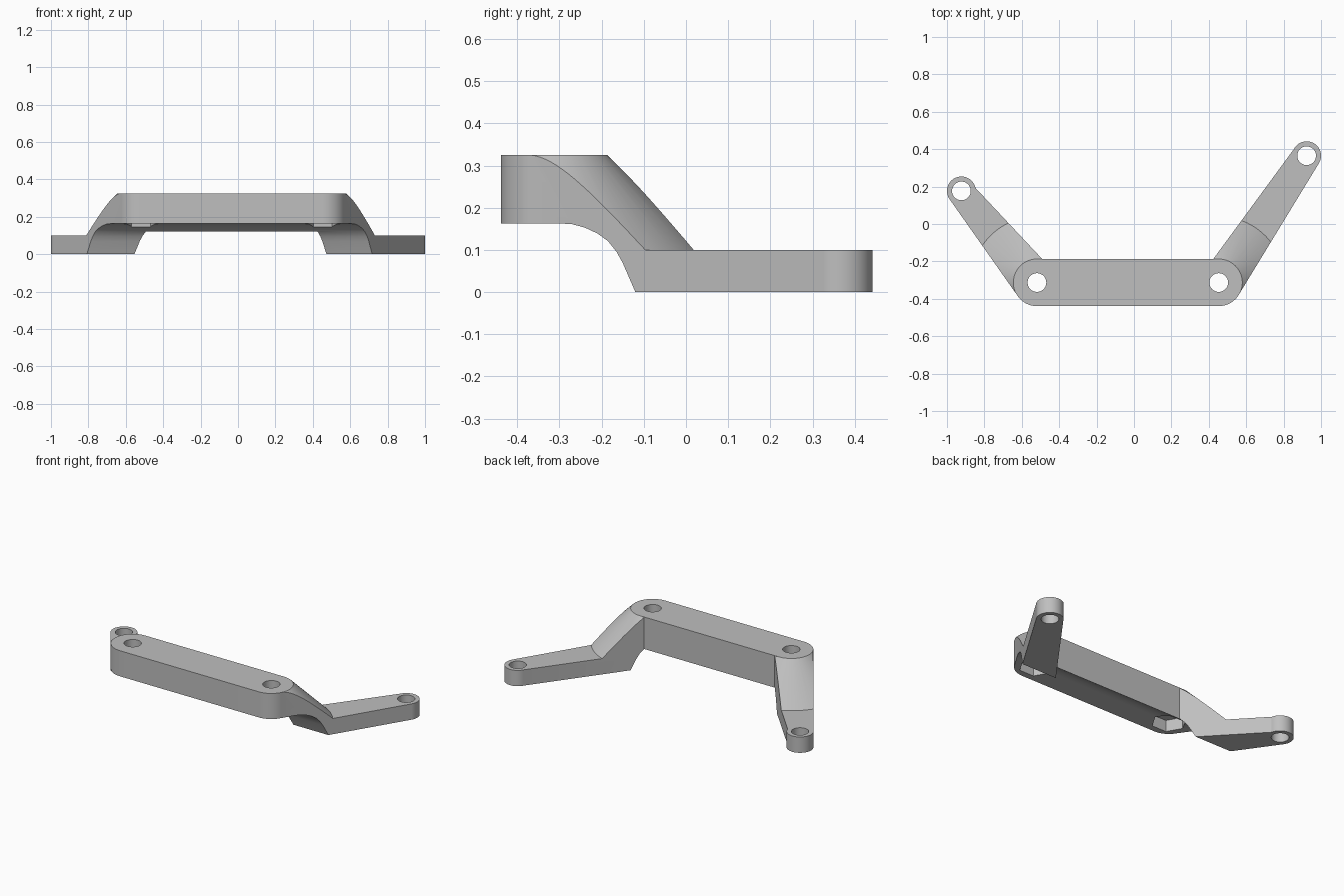
import bpy, bmesh, math
from mathutils import Vector

if "Cube" in bpy.data.objects:
    bpy.data.objects.remove(bpy.data.objects["Cube"], do_unlink=True)

TOP, FOOT = 0.325, 0.1            # bar top, foot plate thickness
BAR_R, TIP_R, HOLE_R = 0.126, 0.077, 0.05
BAR_ENDS = [Vector((-0.519, -0.313)), Vector((0.453, -0.313))]
TIPS = [Vector((-0.923, 0.177)), Vector((0.923, 0.365))]

grey = bpy.data.materials.new("light grey plastic")
grey.use_nodes = True
colour = (0.52, 0.52, 0.52, 1)
grey.diffuse_color = colour
grey.node_tree.nodes["Principled BSDF"].inputs["Base Color"].default_value = colour


def prism(name, outline, low, high, along_x=False):
    """Extrude a 2D outline along z, or a (y, z) outline along x."""
    bm = bmesh.new()
    place = (lambda p, h: (h, p[0], p[1])) if along_x else (lambda p, h: (p[0], p[1], h))
    ends = [[bm.verts.new(place(p, h)) for p in outline] for h in (low, high)]
    bm.faces.new(ends[0])
    bm.faces.new(ends[1])
    n = len(outline)
    for i in range(n):
        j = (i + 1) % n
        bm.faces.new((ends[0][i], ends[0][j], ends[1][j], ends[1][i]))
    return finish(name, bm)


def finish(name, bm):
    bmesh.ops.recalc_face_normals(bm, faces=bm.faces)
    mesh = bpy.data.meshes.new(name)
    bm.to_mesh(mesh)
    bm.free()
    mesh.materials.append(grey)
    obj = bpy.data.objects.new(name, mesh)
    bpy.context.collection.objects.link(obj)
    return obj


def arc(centre, radius, start=0, sweep=360, steps=48):
    count = steps if sweep == 360 else steps + 1
    angles = [math.radians(start + sweep * i / steps) for i in range(count)]
    return [(centre[0] + radius * math.cos(a), centre[1] + radius * math.sin(a)) for a in angles]


def combine(body, other, operation):
    mod = body.modifiers.new(operation.lower(), "BOOLEAN")
    mod.operation, mod.solver, mod.object = operation, "EXACT", other
    bpy.context.view_layer.objects.active = body
    bpy.ops.object.modifier_apply(modifier=mod.name)
    bpy.data.objects.remove(other, do_unlink=True)


def cone_limit(centre):
    """Solid with a flat base and a conical shoulder around a bar end."""
    bm = bmesh.new()
    rings = []
    for radius, z in ((2, -0.1), (2, FOOT), (0.353, FOOT), (BAR_R, TOP)):
        rings.append([bm.verts.new((x, y, z)) for x, y in arc(centre, radius, steps=96)])
    for a, b in zip(rings, rings[1:]):
        for i in range(len(a)):
            j = (i + 1) % len(a)
            bm.faces.new((a[i], a[j], b[j], b[i]))
    bm.faces.new(rings[0])
    bm.faces.new(rings[-1])
    return finish("cone_limit", bm)


def leg(name, root, tip, inner_root, inner_tip, side):
    """Tapered arm, its outer edge tangent to both end circles."""
    along = (tip - root).normalized()
    inward = Vector((along.y, -along.x)) * side
    lean = (BAR_R - TIP_R) / (tip - root).length
    outer = along * lean - inward * math.sqrt(1 - lean * lean)
    outline = [root + outer * (BAR_R - 0.0005), tip + outer * TIP_R,
               tip + inward * inner_tip, root + inward * inner_root]
    body = prism(name, outline, 0, TOP + 0.1)
    combine(body, cone_limit(root), "INTERSECT")
    combine(body, prism("tip", arc(tip, TIP_R), 0, FOOT), "UNION")
    return body


# Central bar with round ends
bracket = prism("bracket", arc(BAR_ENDS[1], BAR_R, -90, 180, 32)
                + arc(BAR_ENDS[0], BAR_R, 90, 180, 32), 0, TOP)

# Two legs of different length
combine(bracket, leg("right_leg", BAR_ENDS[0], TIPS[0], 0.107, 0.066, 1), "UNION")
combine(bracket, leg("left_leg", BAR_ENDS[1], TIPS[1], 0.098, 0.076, -1), "UNION")

# Curved clearance under the bar
curve = [(-0.30, 0.163), (-0.27, 0.161), (-0.24, 0.153), (-0.21, 0.139), (-0.185, 0.121),
         (-0.165, 0.096), (-0.15, 0.069), (-0.12, 0), (-0.10, -0.05)]
combine(bracket, prism("clearance", [(-0.6, -0.05), (-0.6, 0.163)] + curve, -2, 2, True),
        "DIFFERENCE")

# Hexagonal nut pockets, then screw holes
for end in BAR_ENDS:
    combine(bracket, prism("nut_pocket", arc(end, 0.1, steps=6), -0.1, 0.235), "DIFFERENCE")
for centre in BAR_ENDS + TIPS:
    combine(bracket, prism("screw_hole", arc(centre, HOLE_R), -0.1, 0.5), "DIFFERENCE")

# Smooth rounds, crisp edges
bpy.ops.object.select_all(action="DESELECT")
bracket.select_set(True)
bpy.context.view_layer.objects.active = bracket
bpy.ops.object.shade_smooth_by_angle(angle=math.radians(25))
